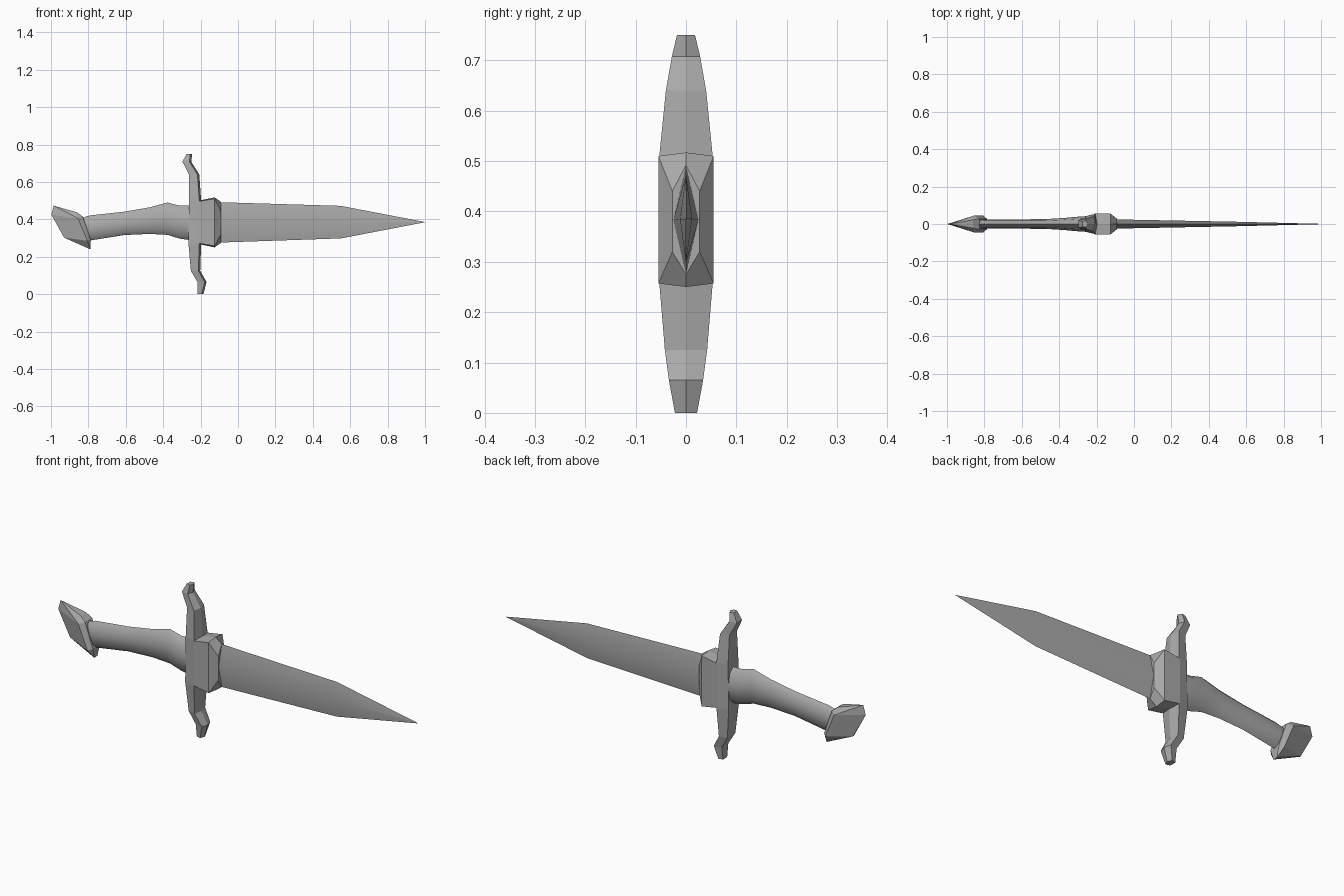
import bpy, bmesh, math

cube = bpy.data.objects.get("Cube")
if cube:
    bpy.data.objects.remove(cube)

steel = bpy.data.materials.new("grey_steel")
steel.use_nodes = True
GREY = (0.4, 0.4, 0.4, 1)
steel.diffuse_color = GREY
steel.node_tree.nodes["Principled BSDF"].inputs["Base Color"].default_value = GREY


def finish(name, bm, smooth=None):
    bmesh.ops.recalc_face_normals(bm, faces=bm.faces)
    mesh = bpy.data.meshes.new(name)
    bm.to_mesh(mesh)
    bm.free()
    mesh.materials.append(steel)
    obj = bpy.data.objects.new(name, mesh)
    bpy.context.collection.objects.link(obj)
    if smooth:
        bpy.ops.object.select_all(action="DESELECT")
        obj.select_set(True)
        bpy.context.view_layer.objects.active = obj
        bpy.ops.object.shade_smooth_by_angle(angle=math.radians(smooth))
    return obj


def loft(name, rings, smooth=None):
    """Skin a list of equal-length point rings and cap both ends."""
    bm = bmesh.new()
    loops = [[bm.verts.new(p) for p in ring] for ring in rings]
    n = len(loops[0])
    for a, b in zip(loops, loops[1:]):
        for i in range(n):
            j = (i + 1) % n
            bm.faces.new((a[i], a[j], b[j], b[i]))
    bm.faces.new(loops[0])
    bm.faces.new(loops[-1])
    bmesh.ops.remove_doubles(bm, verts=bm.verts, dist=0.0005)
    return finish(name, bm, smooth)


# Blade: diamond section, straight taper then point
def diamond(x, lo, hi, w):
    mid = (lo + hi) / 2
    return [(x, 0, hi), (x, w, mid), (x, 0, lo), (x, -w, mid)]


loft("blade", [diamond(-0.12, 0.275, 0.492, 0.025),
               diamond(0.55, 0.298, 0.472, 0.012),
               diamond(0.998, 0.384, 0.386, 0.001)], 40)


# Collar: six-sided block, bevelled towards the blade
def hexagon(x, w, lo, side_lo, side_hi, hi):
    return [(x, 0, hi), (x, w, side_hi), (x, w, side_lo),
            (x, 0, lo), (x, -w, side_lo), (x, -w, side_hi)]


loft("collar", [hexagon(-0.21, 0.055, 0.268, 0.272, 0.496, 0.50),
                hexagon(-0.125, 0.055, 0.25, 0.257, 0.51, 0.517),
                hexagon(-0.09, 0.027, 0.275, 0.32, 0.44, 0.492)])

# Crossguard: z, back x, front x, half width
guard = [(0.75, -0.275, -0.245, 0.018), (0.708, -0.297, -0.25, 0.028),
         (0.64, -0.262, -0.207, 0.04), (0.50, -0.262, -0.197, 0.054),
         (0.27, -0.265, -0.197, 0.054), (0.125, -0.252, -0.202, 0.042),
         (0.065, -0.217, -0.168, 0.034), (0, -0.217, -0.185, 0.022)]
loft("crossguard", [[(b, -0.75 * w, z), (f - 0.01, -w, z), (f, 0, z),
                     (f - 0.01, w, z), (b, 0.75 * w, z)]
                    for z, b, f, w in guard])

# Grip: x, bottom, top, half width
grip = [(-0.83, 0.30, 0.41, 0.024), (-0.79, 0.287, 0.421, 0.025),
        (-0.607, 0.316, 0.441, 0.025), (-0.473, 0.322, 0.464, 0.026),
        (-0.377, 0.317, 0.49, 0.032), (-0.313, 0.297, 0.473, 0.038),
        (-0.25, 0.288, 0.473, 0.042)]
SIDES = 8
loft("grip", [[(x, w * math.sin(math.tau * i / SIDES),
                (lo + hi) / 2 + (hi - lo) / 2 * math.cos(math.tau * i / SIDES))
               for i in range(SIDES)] for x, lo, hi, w in grip], 50)

# Pommel: slanted wedge with a bevelled rim
pommel = [(-0.998, 0.425, 0), (-0.985, 0.473, 0), (-0.93, 0.302, 0.004),
          (-0.86, 0.437, 0.022), (-0.855, 0.405, 0.045), (-0.805, 0.285, 0.045),
          (-0.79, 0.24, 0.012), (-0.83, 0.415, 0.028), (-0.787, 0.29, 0.028)]
bm = bmesh.new()
for x, z, w in pommel:
    for y in {w, -w}:
        bm.verts.new((x, y, z))
bmesh.ops.convex_hull(bm, input=bm.verts)
bmesh.ops.dissolve_limit(bm, angle_limit=math.radians(4), verts=bm.verts, edges=bm.edges)
finish("pommel", bm)
